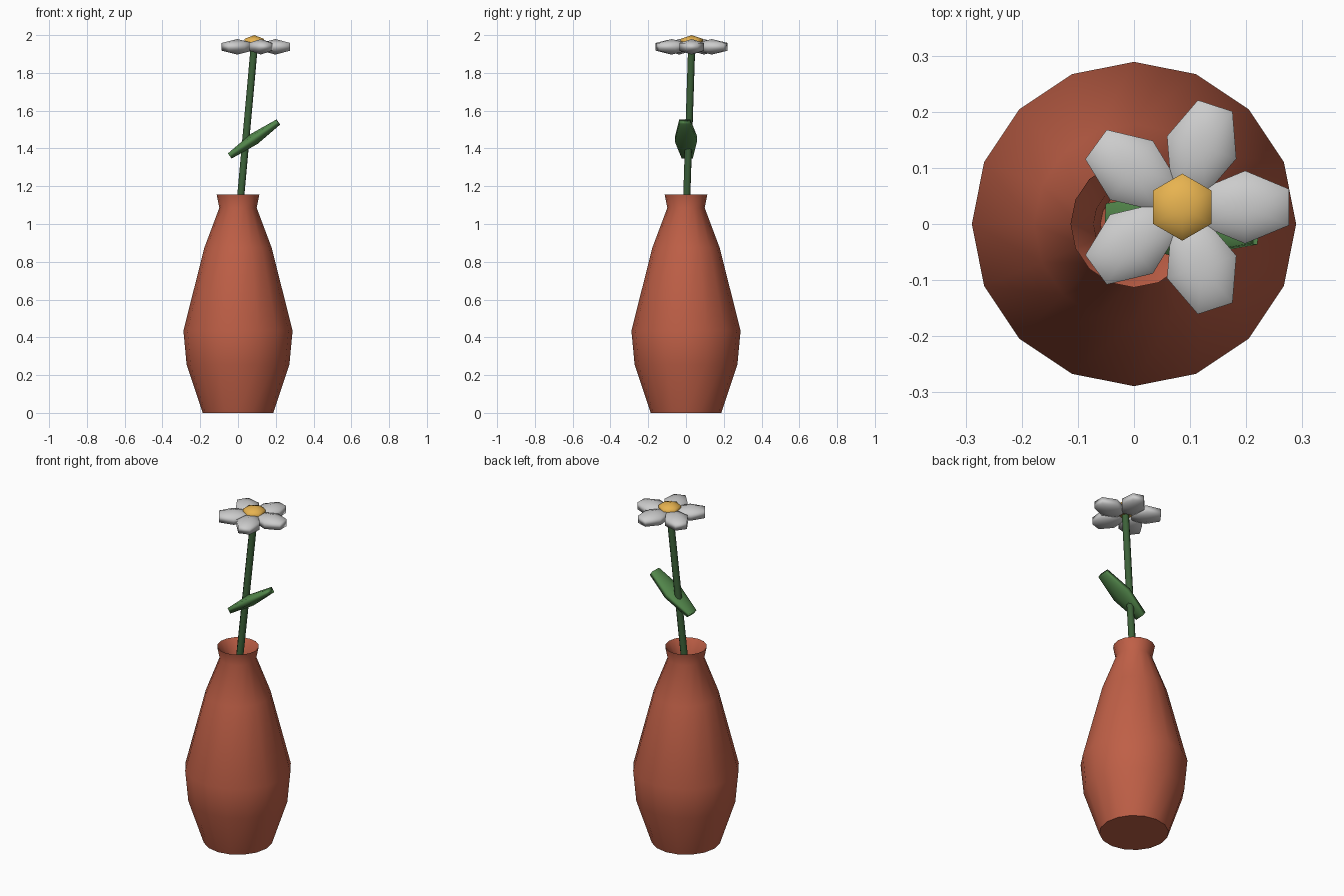
import bpy, bmesh, math
from mathutils import Vector

if "Cube" in bpy.data.objects:
    bpy.data.objects.remove(bpy.data.objects["Cube"])


def material(name, rgb):
    m = bpy.data.materials.new(name)
    m.diffuse_color = (*rgb, 1)
    m.use_nodes = True
    m.node_tree.nodes["Principled BSDF"].inputs["Base Color"].default_value = m.diffuse_color
    return m


CLAY = material("terracotta", (0.52, 0.115, 0.062))
STEM = material("stem_green", (0.045, 0.12, 0.04))
LEAF = material("leaf_green", (0.085, 0.24, 0.07))
WHITE = material("petal_white", (0.83, 0.83, 0.8))
GOLD = material("centre_gold", (0.8, 0.45, 0.08))


def lathe(name, profile, sides, mat, angle=180, phase=0.0):
    """Revolve (radius, z) points about z; radius 0 makes a pole."""
    bm = bmesh.new()
    rings = []
    for r, z in profile:
        n = sides if r > 0 else 1
        rings.append([bm.verts.new((r * math.cos(phase + math.tau * i / sides),
                                    r * math.sin(phase + math.tau * i / sides), z))
                      for i in range(n)])
    for a, b in zip(rings, rings[1:]):
        for i in range(sides):
            j = (i + 1) % sides
            quad = [a[i % len(a)], a[j % len(a)], b[j % len(b)], b[i % len(b)]]
            bm.faces.new(list(dict.fromkeys(quad)))
    bmesh.ops.recalc_face_normals(bm, faces=bm.faces)
    mesh = bpy.data.meshes.new(name)
    bm.to_mesh(mesh)
    bm.free()
    mesh.materials.append(mat)
    ob = bpy.data.objects.new(name, mesh)
    bpy.context.collection.objects.link(ob)
    bpy.ops.object.select_all(action='DESELECT')
    ob.select_set(True)
    bpy.context.view_layer.objects.active = ob
    bpy.ops.object.shade_smooth_by_angle(angle=math.radians(angle))
    return ob


def blob(name, loc, size, mat, rot=(0, 0, 0)):
    """Coarse six-sided ellipsoid with two rings and a pole at each end."""
    c = math.cos(math.radians(30))
    ob = lathe(name, [(0, -1), (c, -0.5), (c, 0.5), (0, 1)], 6, mat, phase=math.pi / 6)
    ob.location, ob.scale, ob.rotation_euler = loc, size, rot
    return ob


# Vase: outer wall, lip, then the hollow inside
lathe("vase", [(0, 0), (0.187, 0), (0.272, 0.255), (0.289, 0.435), (0.178, 0.875),
               (0.099, 1.085), (0.113, 1.155), (0.072, 1.09), (0.06, 0.9), (0, 0.88)],
      16, CLAY, angle=65)

# Stem leaning from inside the vase up to the flower
start, end = Vector((-0.008, -0.004, 0.9)), Vector((0.086, 0.03, 1.94))
axis = end - start
stem = lathe("stem", [(0, 0), (0.02, 0), (0.02, axis.length), (0, axis.length)], 8, STEM, angle=60)
stem.location = start
stem.rotation_euler = axis.to_track_quat('Z', 'Y').to_euler()

# Leaf
blob("leaf", (0.085, 0, 1.45), (0.208, 0.068, 0.032), LEAF,
     (0, math.radians(-35), math.radians(-3)))

# Flower head: five petals around a golden centre
for k in range(5):
    a = math.tau * k / 5
    blob(f"petal_{k + 1}", (0.086 + 0.112 * math.cos(a), 0.03 + 0.112 * math.sin(a), 1.938),
         (0.104, 0.075, 0.041), WHITE, (0, 0, a))
blob("flower_centre", (0.086, 0.03, 1.96), (0.069, 0.069, 0.04), GOLD)
